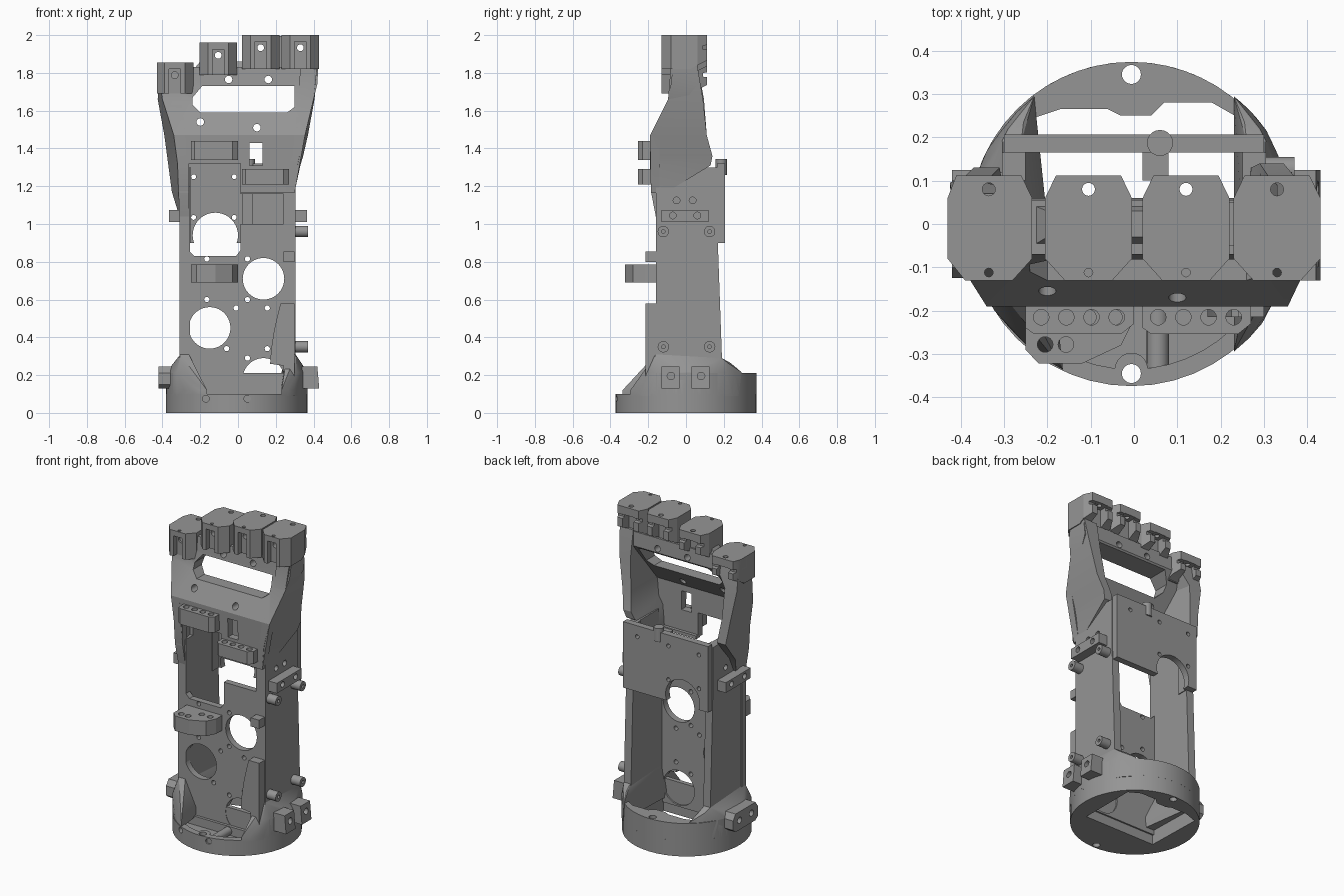
import bpy, bmesh, math

if "Cube" in bpy.data.objects:
    bpy.data.objects.remove(bpy.data.objects["Cube"])

AX = {'x': lambda p, t: (t, p[0], p[1]),
      'y': lambda p, t: (p[0], t, p[1]),
      'z': lambda p, t: (p[0], p[1], t)}


def finish(name, bm):
    bmesh.ops.recalc_face_normals(bm, faces=bm.faces)
    me = bpy.data.meshes.new(name)
    bm.to_mesh(me)
    bm.free()
    ob = bpy.data.objects.new(name, me)
    bpy.context.collection.objects.link(ob)
    return ob


def skin(name, rings):
    """Closed solid through a stack of equal-sized rings."""
    bm = bmesh.new()
    vs = [[bm.verts.new(p) for p in r] for r in rings]
    n = len(vs[0])
    for a, b in zip(vs, vs[1:]):
        for i in range(n):
            bm.faces.new((a[i], a[(i + 1) % n], b[(i + 1) % n], b[i]))
    bm.faces.new(vs[0])
    bm.faces.new(vs[-1])
    return finish(name, bm)


def prism(name, pts, axis, a, b):
    return skin(name, [[AX[axis](p, t) for p in pts] for t in (a, b)])


def box(name, x0, x1, y0, y1, z0, z1):
    return prism(name, [(x0, y0), (x1, y0), (x1, y1), (x0, y1)], 'z', z0, z1)


def cyl(name, c, r, axis, a, b, n=20):
    pts = [(c[0] + r * math.cos(2 * math.pi * i / n), c[1] + r * math.sin(2 * math.pi * i / n)) for i in range(n)]
    return prism(name, pts, axis, a, b)


def loft(name, rows):
    """Rows: front x0, x1, back x0, x1, y front, y back, z."""
    return skin(name, [[(a, y0, z), (b, y0, z), (d, y1, z), (c, y1, z)] for a, b, c, d, y0, y1, z in rows])


def hull(name, pts):
    bm = bmesh.new()
    for p in pts:
        bm.verts.new(p)
    bmesh.ops.convex_hull(bm, input=bm.verts)
    bmesh.ops.delete(bm, geom=[v for v in bm.verts if not v.link_faces], context='VERTS')
    return finish(name, bm)


def cut(ob, *cutters):
    for c in cutters:
        c.hide_render = True
        m = ob.modifiers.new('cut', 'BOOLEAN')
        m.operation, m.solver, m.object = 'DIFFERENCE', 'EXACT', c
        dg = bpy.context.evaluated_depsgraph_get()
        me = bpy.data.meshes.new_from_object(ob.evaluated_get(dg))
        ob.modifiers.clear()
        ob.data = me
        bpy.data.objects.remove(c)
    return ob


def holes(ob, centres, r, axis, a, b, n=20):
    cut(ob, *[cyl('hole', c, r, axis, a, b, n) for c in centres])


CX, R = -0.006, 0.374
def arc(a0, a1, n, r=R):
    return [(CX + r * math.cos(math.radians(a0 + (a1 - a0) * i / n)),
             r * math.sin(math.radians(a0 + (a1 - a0) * i / n))) for i in range(n + 1)]


# Base: low front rim, tall rear wall, central opening
opening = [(-.25, -.13), (.25, -.13), (.25, .24), (.18, .28), (.07, .28), (.04, .25),
           (-.03, .25), (-.06, .265), (-.17, .265), (-.26, .235)]
base = prism('base_floor', arc(0, 352.5, 47), 'z', 0, .1)
cut(base, prism('opening', opening, 'z', -.1, .4),
    prism('front_recess', arc(212, 328, 16, .335), 'z', .045, .3))
rear = prism('base_rear_wall', arc(-25, 205, 36), 'z', .1, .21)
cut(rear, prism('opening', opening, 'z', -.1, .4))
for ob in (base, rear):
    holes(ob, [(CX, .345)], .022, 'z', -.1, .4)
holes(base, [(-.17, .075), (.05, .075)], .018, 'y', -.5, -.25)
boss = cyl('front_screw_boss', (CX, -.335), .038, 'z', .01, .1)
for ob in (base, boss):
    holes(ob, [(CX, -.345)], .022, 'z', -.1, .3)
cyl('front_tube', (.055, .07), .026, 'y', -.36, -.13)

# Flares joining base to the side walls, sloping down to the rims
for s, a0 in ((1, -52), (-1, -64)):
    pts = [(x - CX, y, z) for x, y in arc(a0, 48, 14) for z in (.09, .12)]
    pts += [(x - CX, y, .215) for x, y in arc(-32, 52, 10)]
    pts += [(x, y, z) for x in (.26, .305) for y, z in ((-.16, .31), (.19, .29))]
    pts += [(.255, -.16, .09), (.255, .23, .09), (.255, .235, .265), (.29, .22, .265)]
    hull('base_flare', [(s * x + CX * (x > .31), y, z) for x, y, z in pts])

# Front wall with actuator openings
wall = prism('front_wall', [(-.31, .06), (.3, .06), (.3, 1.18), (-.31, 1.18)], 'y', -.16, -.12)
holes(wall, [(-.15, .45), (.135, .71), (.135, .18)], .11, 'y', -.5, .0, 40)
pocket = [(-.26, .86), (-.23, .83), (-.01, .83), (.012, .86), (.012, 1.32), (-.26, 1.32)]
cut(wall, prism('pocket', pocket, 'y', -.5, 0), box('gap', 0, .24, -.5, 0, 1.0, 1.16))
holes(wall, [(-.165, .815), (.05, .815), (-.165, .6), (.05, .6), (-.01, .555), (.155, .555),
             (-.06, .34), (.155, .34), (.05, .29)], .014, 'y', -.5, 0, 14)

# Side walls with holes, bosses and lugs
side = [(-.16, .1), (.195, .1), (.19, .3), (.165, 1.0), (.165, 1.3), (-.09, 1.3), (-.09, 1.2), (-.16, 1.2)]
for s in (1, -1):
    w = prism('side_wall', side, 'x', s * .255, s * .305)
    holes(w, [(-.05, 1.125), (.035, 1.125)], .018, 'x', s * .28, s * .5, 14)
    lug = prism('upper_lug', [(-.13, 1.01), (.12, 1.01), (.12, 1.075), (-.13, 1.075)], 'x', s * .3, s * .365)
    holes(lug, [(-.07, 1.045), (.06, 1.045)], .018, 'x', s * .32, s * .5, 14)
for y in (-.12, .125):
    for z in (.35, .96):
        b = cyl('side_boss', (y, z), .03, 'x', .3, .37)
        holes(b, [(y, z)], .01, 'x', .34, .5, 12)
for y0 in (-.13, .03):
    b = prism('lower_lug_right', [(.34, .13), (.43, .13), (.42, .245), (.34, .245)], 'y', y0, y0 + .095)
    holes(b, [(y0 + .05, .195)], .02, 'x', .38, .5, 14)
b = prism('lower_lug_left', [(-.125, .15), (-.1, .13), (.1, .13), (.125, .15), (.125, .21), (.1, .245),
                             (-.1, .245), (-.125, .21)], 'x', -.42, -.35)
holes(b, [(-.06, .19), (.06, .19)], .02, 'x', -.5, -.39, 14)

# Back plate with arch, rib and screw boss
back = prism('back_plate', [(-.3, .9), (.3, .9), (.3, 1.32), (-.3, 1.32)], 'y', .165, .206)
holes(back, [(-.12, .94)], .12, 'y', 0, .5, 40)
holes(back, [(x, z) for x in (-.235, -.02) for z in (1.035, 1.25)] + [(.2, 1.25)], .013, 'y', 0, .5, 14)
cyl('back_boss', (.06, .187), .03, 'z', 1.26, 1.345)
box('back_rib', .02, .08, .1, .17, 1.0, 1.3)
for x0, x1 in ((-.3, -.25), (.25, .3)):
    box('corner_post', x0, x1, .1, .18, .9, 1.3)

# Palm shell with window, cable slot and guide holes
palm = loft('palm', [(-.31, .3, -.31, .3, -.185, -.14, 1.165), (-.32, .355, -.32, .355, -.19, -.14, 1.47),
                     (-.4, .4, -.4, .4, -.095, .0, 1.66), (-.415, .42, -.41, .42, -.08, .06, 1.74),
                     (-.41, .425, -.4, .425, -.07, .055, 1.83)])
window = [(-.2, 1.59), (.26, 1.59), (.3, 1.62), (.3, 1.73), (-.19, 1.73), (-.24, 1.67), (-.24, 1.63)]
cut(palm, prism('window', window, 'y', -.5, .5), prism('pocket', pocket, 'y', -.5, 0),
    box('slot', .06, .13, -.5, 0, 1.31, 1.43))
holes(palm, [(-.2, 1.54), (.1, 1.51), (-.05, 1.765), (.16, 1.765)], .02, 'y', -.5, .5, 16)

# Palm side wings
loft('palm_wing_right', [(.25, .3, .25, .3, -.185, -.1, 1.17), (.26, .315, .27, .33, -.19, .13, 1.31),
                         (.29, .325, .29, .345, -.19, .14, 1.36), (.3, .355, .31, .37, -.19, .11, 1.47),
                         (.32, .4, .33, .405, -.095, .09, 1.66), (.33, .42, .33, .425, -.08, .06, 1.84)])
loft('palm_wing_left', [(-.31, -.26, -.31, -.26, -.16, -.06, 1.04), (-.315, -.26, -.35, -.3, -.185, .0, 1.17),
                        (-.32, -.27, -.37, -.31, -.19, .13, 1.32), (-.34, -.28, -.39, -.33, -.19, .11, 1.47),
                        (-.4, -.3, -.425, -.34, -.095, .095, 1.66), (-.41, -.25, -.42, -.25, -.08, .07, 1.8)])

# Knuckles: eight-sided blocks, slotted front and back, undercut at the rear
for cx, z0, z1 in ((-.335, 1.69, 1.855), (-.105, 1.79, 1.96), (.12, 1.82, 2.0), (.33, 1.82, 2.0)):
    half = [(.055, -.13), (.1, -.08), (.1, .06), (.075, .112)]
    pts = [(cx + x, y) for x, y in half] + [(cx - x, y) for x, y in reversed(half)]
    k = prism('knuckle', [(max(-.43, min(.43, x)), y) for x, y in pts], 'z', z0, z1)
    cut(k, box('front_slot', cx - .03, cx + .03, -.3, -.095, z0 - .05, z1 - .035),
        box('back_slot', cx - .04, cx + .04, .045, .3, z0 - .05, z1 - .05),
        prism('undercut', [(.03, z0 - .02), (.2, z0 - .02), (.2, z0 + .07), (.11, z0 + .045), (.03, z0 + .005)],
              'x', cx - .2, cx + .2),
        prism('rear_groove', [(.09, z1 - .075), (.2, z1 - .09), (.2, z1 - .045), (.09, z1 - .055)],
              'x', cx - .2, cx + .2))
    holes(k, [(cx, z1 - .067)], .018, 'y', -.5, .5, 16)
    holes(k, [(cx, .08)], .015, 'z', z1 - .1, 2.2, 16)
    holes(k, [(cx, -.112)], .01, 'z', z1 - .06, 2.2, 12)
loft('knuckle_web', [(-.25, .42, -.25, .42, -.06, .05, 1.8), (-.2, .42, -.2, .42, -.03, .03, 1.86)])
box('knuckle_bridge', .2, .25, -.05, .05, 1.83, 1.995)

# Cable guide bars across the front
for name, x0, z0, z1 in (('guide_bar_left', -.25, 1.34, 1.44), ('guide_bar_right', .02, 1.21, 1.29)):
    x1 = x0 + .25
    g = prism(name, [(x0, -.15), (x0, -.24), (x0 + .02, -.254), (x1 - .03, -.254), (x1, -.23), (x1, -.15)], 'z', z0, z1)
    holes(g, [(x0 + .036 + .058 * i, -.215) for i in range(4)], .018, 'z', 1, 2, 14)
g = prism('guide_bar_lower', [(-.25, -.14), (-.25, -.29), (-.22, -.322), (-.12, -.322), (-.03, -.28),
                              (0, -.22), (0, -.14)], 'z', .69, .785)
holes(g, [(-.205, -.278), (-.157, -.278), (-.105, -.215), (-.045, -.215)], .018, 'z', .5, 1, 14)

# Raised guards on the right of the front wall
prism('front_guard', [(.3, .58), (.225, .58), (.205, .5), (.188, .42), (.175, .33), (.17, .26), (.24, .25),
                      (.24, .1), (.3, .1)], 'y', -.215, -.15)
box('front_tab', .24, .3, -.215, -.15, .8, .855)

# Dark grey finish; smooth round parts, keep hard edges
grey = bpy.data.materials.new('dark_grey')
grey.diffuse_color = (.3, .3, .3, 1)
grey.use_nodes = True
grey.node_tree.nodes["Principled BSDF"].inputs["Base Color"].default_value = grey.diffuse_color
for ob in bpy.context.scene.objects:
    ob.data.materials.clear()
    ob.data.materials.append(grey)
    ob.select_set(True)
    bpy.context.view_layer.objects.active = ob
bpy.ops.object.shade_smooth_by_angle(angle=math.radians(25))
